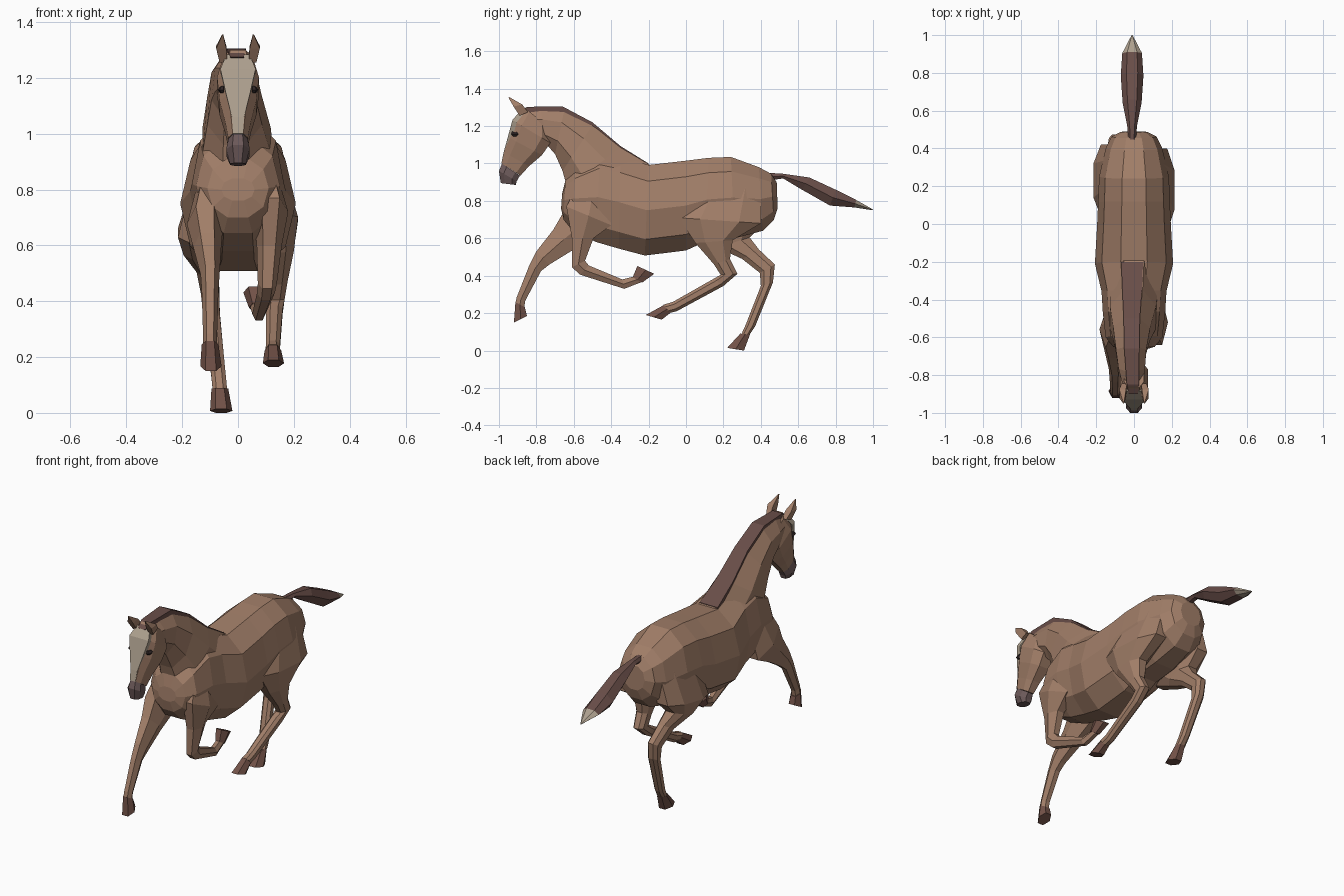
import bpy, bmesh, math


def material(name, rgb):
    m = bpy.data.materials.new(name)
    m.diffuse_color = (*rgb, 1)
    return m


COAT = material("coat", (0.36, 0.21, 0.14))
HAIR = material("dark_hair", (0.14, 0.075, 0.065))
HOOF = material("hoof_brown", (0.17, 0.085, 0.065))
PALE = material("pale_hair", (0.42, 0.35, 0.27))
NOSE = material("nose_grey", (0.15, 0.1, 0.1))
EYE = material("eye_dark", (0.03, 0.02, 0.02))


def loft(name, rings, n, mat, sq=1.0):
    """Skin n-sided rings; each ring is (front y, front z, back y, back z, centre x, half width)."""
    def sp(v):
        return math.copysign(abs(v) ** sq, v) if abs(v) > 1e-6 else 0.0
    angles = [2 * math.pi * (k + 0.5) / n for k in range(n)]
    cs = [sp(math.cos(a)) for a in angles]
    sn = [sp(math.sin(a)) for a in angles]
    mc, ms = max(map(abs, cs)), max(map(abs, sn))
    bm = bmesh.new()
    loops = []
    for y1, z1, y2, z2, cx, hw in rings:
        cy, cz, dy, dz = (y1 + y2) / 2, (z1 + z2) / 2, (y1 - y2) / 2, (z1 - z2) / 2
        loops.append([bm.verts.new((cx + hw * s / ms, cy + dy * c / mc, cz + dz * c / mc))
                      for c, s in zip(cs, sn)])
    for a, b in zip(loops, loops[1:]):
        for k in range(n):
            bm.faces.new((a[k], a[(k + 1) % n], b[(k + 1) % n], b[k]))
    bm.faces.new(loops[0])
    bm.faces.new(loops[-1])
    bmesh.ops.recalc_face_normals(bm, faces=bm.faces)
    me = bpy.data.meshes.new(name)
    bm.to_mesh(me)
    bm.free()
    me.materials.append(mat)
    ob = bpy.data.objects.new(name, me)
    bpy.context.collection.objects.link(ob)
    return ob


# Trunk, chest to rump (top point, bottom point)
loft("body", [
    (-0.662, 0.84, -0.668, 0.76, 0, 0.06),
    (-0.645, 0.91, -0.655, 0.70, 0, 0.11),
    (-0.59, 0.98, -0.61, 0.645, 0, 0.15),
    (-0.46, 1.06, -0.48, 0.58, 0, 0.165),
    (-0.35, 1.04, -0.36, 0.545, 0, 0.172),
    (-0.20, 0.992, -0.22, 0.508, 0, 0.207),
    (0.0, 1.015, 0.0, 0.535, 0, 0.195),
    (0.12, 1.03, 0.11, 0.585, 0, 0.19),
    (0.24, 1.035, 0.26, 0.60, 0, 0.185),
    (0.39, 0.98, 0.41, 0.64, 0, 0.15),
    (0.455, 0.945, 0.47, 0.70, 0, 0.12),
    (0.485, 0.90, 0.49, 0.76, 0, 0.07)], 10, COAT, 0.92)

# Neck and mane
loft("neck", [
    (-0.18, 0.985, -0.60, 0.72, 0, 0.13),
    (-0.35, 1.085, -0.635, 0.87, -0.005, 0.122),
    (-0.50, 1.205, -0.66, 0.96, -0.012, 0.098),
    (-0.65, 1.29, -0.70, 1.05, -0.015, 0.08),
    (-0.78, 1.295, -0.735, 1.09, -0.012, 0.07),
    (-0.87, 1.28, -0.80, 1.13, -0.005, 0.055)], 8, COAT)
loft("mane", [
    (-0.20, 1.0, -0.20, 0.96, -0.01, 0.058),
    (-0.35, 1.093, -0.32, 1.05, -0.01, 0.052),
    (-0.50, 1.22, -0.47, 1.16, -0.012, 0.043),
    (-0.66, 1.305, -0.65, 1.25, -0.012, 0.04),
    (-0.85, 1.303, -0.84, 1.25, -0.006, 0.032),
    (-0.90, 1.275, -0.86, 1.25, -0.003, 0.024)], 4, HAIR)

# Head, pale blaze down the face, muzzle
loft("head", [
    (-0.865, 1.30, -0.74, 1.20, 0, 0.052),
    (-0.925, 1.23, -0.725, 1.11, 0, 0.075),
    (-0.95, 1.14, -0.77, 1.045, 0, 0.066),
    (-0.972, 1.06, -0.84, 0.985, 0, 0.046),
    (-0.985, 1.0, -0.885, 0.935, 0, 0.035)], 8, COAT, 0.7)
loft("blaze", [
    (-0.885, 1.283, -0.865, 1.27, 0, 0.042),
    (-0.928, 1.232, -0.905, 1.22, 0, 0.063),
    (-0.953, 1.14, -0.93, 1.13, 0, 0.042),
    (-0.975, 1.06, -0.95, 1.05, 0, 0.022),
    (-0.987, 1.0, -0.965, 0.99, 0, 0.018)], 4, PALE)
loft("muzzle", [
    (-0.984, 1.0, -0.888, 0.935, 0, 0.034),
    (-1.0, 0.96, -0.905, 0.905, 0, 0.042),
    (-0.99, 0.895, -0.91, 0.885, 0, 0.028)], 8, NOSE, 0.85)

# Ears and eyes on both sides
for side, s in (("left", -1), ("right", 1)):
    loft("ear_" + side, [
        (-0.89, 1.255, -0.845, 1.275, s * 0.052, 0.014),
        (-0.922, 1.305, -0.875, 1.315, s * 0.06, 0.018),
        (-0.95, 1.353, -0.945, 1.355, s * 0.055, 0.002)], 4, COAT)
    loft("eye_" + side, [
        (-0.93, 1.17, -0.89, 1.168, s * 0.056, 0.008),
        (-0.935, 1.157, -0.885, 1.157, s * 0.059, 0.014),
        (-0.925, 1.145, -0.89, 1.145, s * 0.056, 0.008)], 6, EYE)

# Tail and pale tip
loft("tail", [
    (0.44, 0.95, 0.45, 0.91, -0.01, 0.02),
    (0.52, 0.945, 0.52, 0.92, -0.01, 0.026),
    (0.66, 0.925, 0.62, 0.86, -0.01, 0.05),
    (0.80, 0.86, 0.77, 0.775, -0.01, 0.06),
    (0.91, 0.805, 0.90, 0.765, -0.01, 0.052)], 6, HAIR)
loft("tail_tip", [
    (0.91, 0.805, 0.90, 0.765, -0.01, 0.052),
    (1.0, 0.754, 0.998, 0.75, -0.01, 0.003)], 6, PALE)

# Front right leg, folded under the chest
loft("front_leg_right", [
    (-0.56, 0.92, -0.42, 0.86, 0.09, 0.04),
    (-0.64, 0.77, -0.40, 0.67, 0.118, 0.062),
    (-0.61, 0.60, -0.495, 0.60, 0.112, 0.045),
    (-0.61, 0.445, -0.54, 0.48, 0.105, 0.034),
    (-0.565, 0.405, -0.52, 0.455, 0.10, 0.032),
    (-0.33, 0.33, -0.34, 0.38, 0.075, 0.024),
    (-0.24, 0.365, -0.28, 0.395, 0.065, 0.022)], 6, COAT)
loft("front_hoof_right", [
    (-0.235, 0.363, -0.285, 0.392, 0.065, 0.026),
    (-0.17, 0.41, -0.26, 0.452, 0.055, 0.036)], 6, HOOF)

# Front left leg, reaching forward
loft("front_leg_left", [
    (-0.56, 0.92, -0.42, 0.84, -0.09, 0.04),
    (-0.655, 0.74, -0.46, 0.61, -0.118, 0.065),
    (-0.71, 0.645, -0.60, 0.54, -0.11, 0.05),
    (-0.80, 0.53, -0.73, 0.46, -0.10, 0.034),
    (-0.84, 0.45, -0.775, 0.425, -0.10, 0.03),
    (-0.905, 0.285, -0.86, 0.265, -0.10, 0.025),
    (-0.912, 0.255, -0.865, 0.23, -0.10, 0.026)], 6, COAT)
loft("front_hoof_left", [
    (-0.912, 0.258, -0.862, 0.232, -0.10, 0.03),
    (-0.92, 0.15, -0.85, 0.185, -0.097, 0.038)], 6, HOOF)

# Hind right leg, swinging forward
loft("hind_leg_right", [
    (0.12, 0.97, 0.40, 0.90, 0.09, 0.05),
    (-0.04, 0.71, 0.40, 0.68, 0.14, 0.075),
    (0.05, 0.575, 0.25, 0.59, 0.145, 0.055),
    (0.15, 0.46, 0.235, 0.49, 0.14, 0.037),
    (0.185, 0.405, 0.275, 0.41, 0.135, 0.032),
    (0.15, 0.385, 0.20, 0.345, 0.13, 0.03),
    (-0.07, 0.26, -0.05, 0.21, 0.125, 0.025),
    (-0.12, 0.245, -0.09, 0.20, 0.125, 0.026)], 8, COAT, 0.85)
loft("hind_hoof_right", [
    (-0.115, 0.245, -0.085, 0.20, 0.125, 0.03),
    (-0.215, 0.19, -0.13, 0.165, 0.127, 0.038)], 6, HOOF)

# Hind left leg, pushing off the ground
loft("hind_leg_left", [
    (0.12, 0.95, 0.42, 0.88, -0.09, 0.05),
    (0.04, 0.61, 0.42, 0.68, -0.14, 0.075),
    (0.17, 0.55, 0.34, 0.605, -0.135, 0.06),
    (0.30, 0.49, 0.39, 0.54, -0.11, 0.038),
    (0.395, 0.415, 0.475, 0.46, -0.10, 0.033),
    (0.40, 0.345, 0.465, 0.365, -0.095, 0.03),
    (0.32, 0.14, 0.37, 0.13, -0.07, 0.026),
    (0.295, 0.085, 0.34, 0.085, -0.065, 0.026)], 8, COAT, 0.85)
loft("hind_hoof_left", [
    (0.29, 0.09, 0.342, 0.085, -0.065, 0.03),
    (0.22, 0.014, 0.31, 0.0, -0.06, 0.04)], 6, HOOF)
